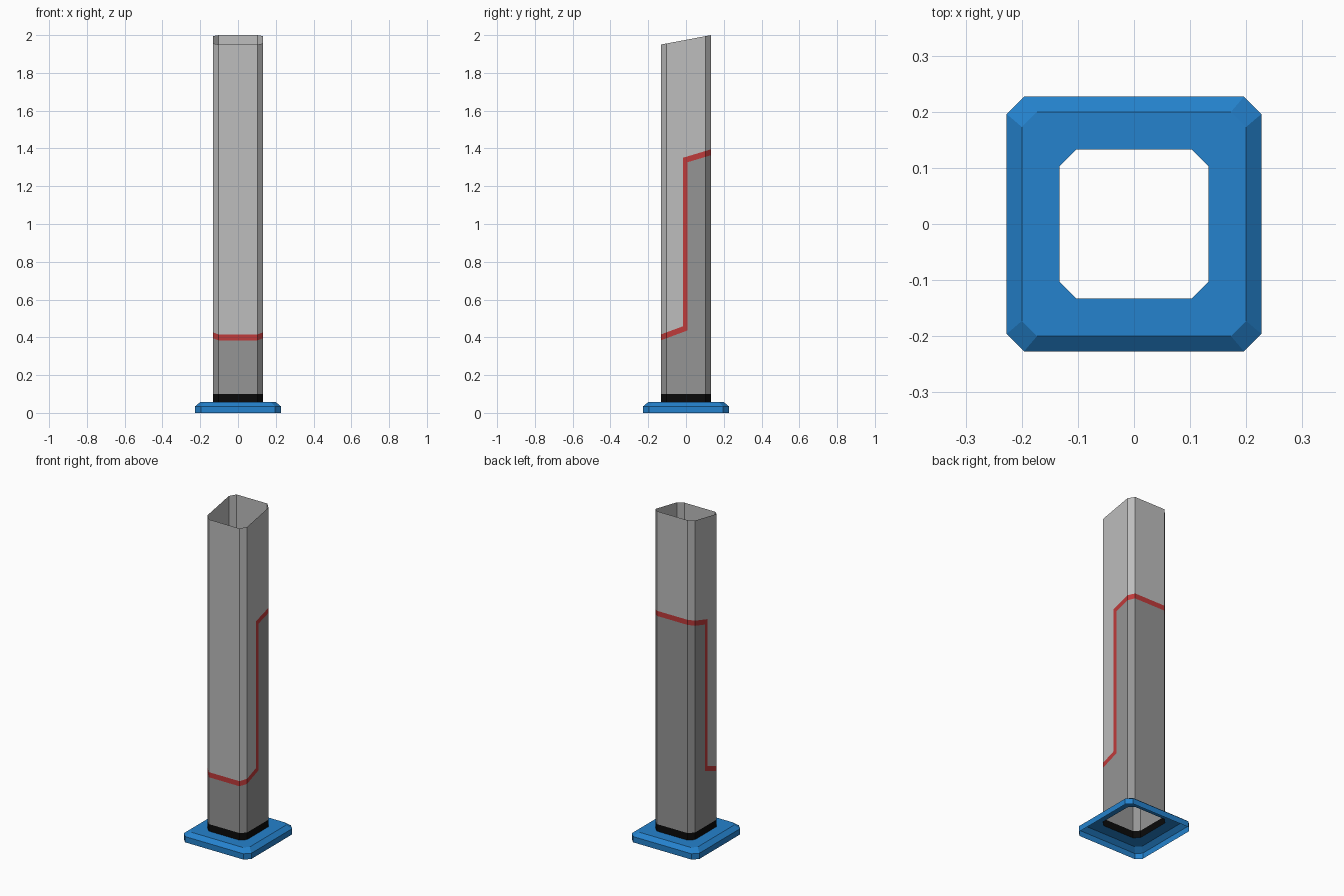
import bpy
import bmesh
from mathutils import Vector

cube = bpy.data.objects.get("Cube")
if cube:
    bpy.data.objects.remove(cube, do_unlink=True)


def material(name, rgb):
    mat = bpy.data.materials.new(name)
    mat.use_nodes = True
    mat.diffuse_color = (*rgb, 1)
    mat.node_tree.nodes["Principled BSDF"].inputs["Base Color"].default_value = (*rgb, 1)
    return mat


LIGHT = material("light grey", (0.51, 0.51, 0.51))
DARK = material("dark grey", (0.30, 0.30, 0.30))
RED = material("red", (0.52, 0.043, 0.043))
BLACK = material("black", (0.003, 0.003, 0.003))
BLUE = material("blue", (0.018, 0.223, 0.61))


def chamfered_square(half, cut, z):
    """Corner points of a square with cut corners, counter-clockwise."""
    a, b = half, half - cut
    return [Vector(p) for p in ((a, -b, z), (a, b, z), (b, a, z), (-b, a, z),
                                (-a, b, z), (-a, -b, z), (-b, -a, z), (b, -a, z))]


def loft(rings):
    """Open shell running through a list of rings."""
    bm = bmesh.new()
    loops = [[bm.verts.new(p) for p in ring] for ring in rings]
    for low, high in zip(loops, loops[1:]):
        for i in range(len(low)):
            j = (i + 1) % len(low)
            bm.faces.new((low[i], low[j], high[j], high[i]))
    return bm


def finish(bm, name, mats):
    mesh = bpy.data.meshes.new(name)
    bm.to_mesh(mesh)
    bm.free()
    for mat in mats:
        mesh.materials.append(mat)
    obj = bpy.data.objects.new(name, mesh)
    bpy.context.collection.objects.link(obj)
    return obj


def slice_mesh(bm, point, normal, trim=False):
    bmesh.ops.bisect_plane(bm, geom=bm.verts[:] + bm.edges[:] + bm.faces[:],
                           plane_co=point, plane_no=normal, clear_outer=trim)


# Base flange: hollow underneath, bevelled rim, square opening
HALF, CUT = 0.133, 0.03
finish(loft([chamfered_square(0.227, 0.031, 0),
             chamfered_square(0.227, 0.031, 0.035),
             chamfered_square(0.2, 0.027, 0.057),
             chamfered_square(HALF, CUT, 0.057)]), "base_flange", [BLUE])

# Black collar at the foot of the column
finish(loft([chamfered_square(HALF, CUT, 0.057),
             chamfered_square(HALF, CUT, 0.1)]), "collar", [BLACK])

# Column: open tube with a slanted top
column = loft([chamfered_square(HALF, CUT, 0.1), chamfered_square(HALF, CUT, 2.1)])
slice_mesh(column, (0, 0, 1.975), (0, -0.188, 1), trim=True)

# Stepped stripe: low on the front, high on the back, upright on the sides
FRONT_Z, FRONT_SLOPE = 0.449, 0.37
BACK_Z, BACK_SLOPE = 1.34, 0.3
Y0, Y1, W = -0.015, 0.009, 0.0155
for z, slope in ((FRONT_Z, FRONT_SLOPE), (BACK_Z, BACK_SLOPE)):
    for offset in (-W, W):
        slice_mesh(column, (0, 0, z + offset), (0, -slope, 1))
for y in (Y0, Y1):
    slice_mesh(column, (0, y, 0), (0, 1, 0))

for face in column.faces:
    c = face.calc_center_median()
    front = FRONT_Z + FRONT_SLOPE * c.y
    back = BACK_Z + BACK_SLOPE * c.y
    bottom = back if c.y > Y1 else front
    top = front if c.y < Y0 else back
    if c.z > top + W:
        face.material_index = 0
    elif c.z < bottom - W:
        face.material_index = 1
    else:
        face.material_index = 2
finish(column, "column", [LIGHT, DARK, RED])
